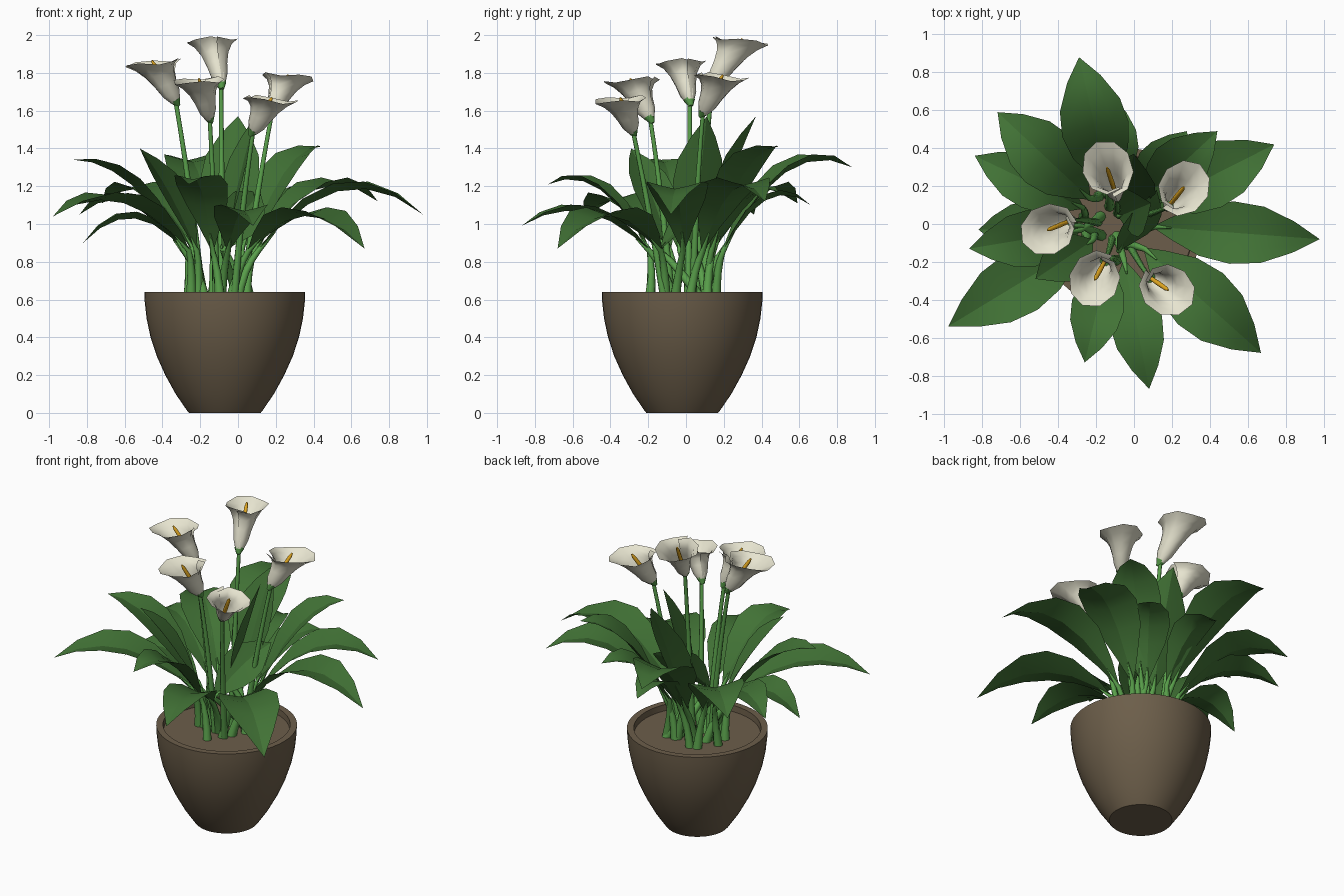
import bpy, bmesh, math, random
from mathutils import Vector as V, Matrix

if "Cube" in bpy.data.objects:
    bpy.data.objects.remove(bpy.data.objects["Cube"])

random.seed(4)

def mat(name, *c):
    m = bpy.data.materials.new(name)
    m.diffuse_color = (*c, 1)
    m.use_nodes = True
    m.node_tree.nodes["Principled BSDF"].inputs["Base Color"].default_value = m.diffuse_color
    return m

LEAF = mat("leaf_green", 0.053, 0.168, 0.036)
STEM = mat("stem_green", 0.10, 0.35, 0.07)
WHITE = mat("petal_white", 0.80, 0.78, 0.63)
GOLD = mat("spadix_gold", 0.78, 0.40, 0.015)
POT = mat("pot_brown", 0.15, 0.112, 0.068)
SOIL = mat("soil_brown", 0.15, 0.11, 0.07)
CENTRE = V((-0.09, 0.0, 0.0))

def make(name, rings, material, closed=True, cap=False, angle=35):
    """Skin a list of point rings into one object."""
    bm = bmesh.new()
    rows = [[bm.verts.new(p) for p in r] for r in rings]
    n = len(rows[0])
    for a, b in zip(rows, rows[1:]):
        for i in range(n if closed else n - 1):
            j = (i + 1) % n
            bm.faces.new((a[i], a[j], b[j], b[i]))
    if cap:
        bm.faces.new(rows[0][::-1])
        bm.faces.new(rows[-1])
    bmesh.ops.remove_doubles(bm, verts=bm.verts, dist=1e-5)
    if cap:
        bmesh.ops.recalc_face_normals(bm, faces=bm.faces)
    me = bpy.data.meshes.new(name)
    bm.to_mesh(me)
    bm.free()
    me.materials.append(material)
    o = bpy.data.objects.new(name, me)
    bpy.context.collection.objects.link(o)
    bpy.ops.object.select_all(action='DESELECT')
    bpy.context.view_layer.objects.active = o
    o.select_set(True)
    bpy.ops.object.shade_smooth_by_angle(angle=math.radians(angle))
    return o

def bez(a, b, c, t):
    return a * (1 - t) ** 2 + b * 2 * t * (1 - t) + c * t * t

def tube(name, pts, radii, material, sides=8):
    rings = []
    for k, p in enumerate(pts):
        d = pts[min(k + 1, len(pts) - 1)] - pts[max(k - 1, 0)]
        q = d.to_track_quat('Z', 'Y')
        rings.append([p + q @ V((radii[k] * math.cos(i * math.tau / sides),
                                 radii[k] * math.sin(i * math.tau / sides), 0)) for i in range(sides)])
    return make(name, rings, material, cap=True, angle=65)

# Pot and soil, turned round one axis
def lathe(name, profile, material, sides=48):
    rings = [[V((-0.07 + r * math.cos(i * math.tau / sides),
                 -0.02 + r * math.sin(i * math.tau / sides), z)) for i in range(sides)] for r, z in profile]
    return make(name, rings, material, cap=True)

lathe("pot", [(0.19, 0), (0.197, 0.008), (0.26, 0.1), (0.315, 0.2), (0.36, 0.3), (0.393, 0.4), (0.414, 0.5),
              (0.424, 0.59), (0.426, 0.64), (0.385, 0.64), (0.38, 0.56)], POT)
lathe("soil", [(0.382, 0.57), (0.382, 0.6)], SOIL)

# Leaves: a stalk from the soil, then a folded arching blade
SHAPE = [(0, 0.05), (0.12, 0.38), (0.3, 0.82), (0.48, 1), (0.65, 0.9), (0.83, 0.5), (1, 0)]

def leaf(n, tip, ctrl_z, width, base=None, roll=0, fold=0.26):
    tip = V(tip)
    flat = V((tip.x, tip.y, 0)) - CENTRE
    d = flat.normalized()
    b = V(base) if base else CENTRE + d * min(0.2, flat.length * 0.3) + V((0, 0, 0.86))
    c = b.lerp(tip, 0.5)
    c.z = ctrl_z
    if base:
        d = V((tip.x - b.x, tip.y - b.y, 0)).normalized()
    across = V((-d.y, d.x, 0))
    rings = []
    for t, w in SHAPE:
        p = bez(b, c, tip, t)
        tan = ((c - b) * (1 - t) + (tip - c) * t).normalized()
        up = tan.cross(across)
        up = up if up.dot(V((0, 0, 1)) - d * 0.2) > 0 else -up
        turn = Matrix.Rotation(math.radians(roll), 3, tan)
        side, up = turn @ across, turn @ up
        h = width * w / 2
        rings.append([p + side * (h * s) + up * (h * fold * abs(s) ** 1.2) for s in (1, 0.5, 0, -0.5, -1)])
    make(f"leaf_{n}", rings, LEAF, closed=False, angle=25)
    foot = CENTRE + d * random.uniform(0.05, 0.2) + across * random.uniform(-0.07, 0.07)
    foot.z = 0.58
    mid = foot.lerp(b, 0.5) + V((0, 0, 0.05)) - d * 0.02
    pts = [bez(foot, mid, b, k / 4) for k in range(5)] + [bez(b, c, tip, 0.1)]
    tube(f"leaf_stalk_{n}", pts, [0.03, 0.025, 0.021, 0.018, 0.015, 0.004], STEM)

LEAVES = [((0.98, -0.08, 1.05), 1.40, 0.33), ((0.67, -0.68, 0.87), 1.22, 0.36),
          ((0.08, -0.87, 0.99), 1.20, 0.28), ((-0.26, -0.73, 1.21), 1.34, 0.28),
          ((-0.98, -0.54, 1.04), 1.28, 0.34), ((-0.52, -0.29, 1.40), 1.22, 0.26),
          ((-0.87, -0.13, 1.34), 1.34, 0.30), ((-0.82, -0.03, 0.90), 1.18, 0.28),
          ((-0.84, 0.36, 1.05), 1.28, 0.28), ((-0.72, 0.59, 1.11), 1.34, 0.34),
          ((-0.29, 0.88, 1.30), 1.48, 0.36), ((-0.10, 0.66, 1.10), 1.28, 0.24),
          ((0.28, 0.49, 1.17), 1.25, 0.26), ((0.44, 0.49, 1.41), 1.42, 0.30),
          ((0.74, 0.42, 1.12), 1.38, 0.34), ((0.00, 0.37, 1.57), 1.28, 0.32)]
for i, (tip, cz, w) in enumerate(LEAVES, 1):
    leaf(i, tip, cz, w)
# two steep leaves in the middle of the clump
leaf(17, (0.09, 0.11, 1.57), 1.24, 0.28, base=(-0.08, 0.04, 0.88))
leaf(18, (0.12, 0.18, 1.16), 1.08, 0.24, base=(-0.08, -0.14, 0.86), roll=50)

# Flowers: stem, green cup, rolled trumpet and spadix
PROFILE = [(0, 0.026), (0.2, 0.048), (0.45, 0.06), (0.7, 0.08), (0.88, 0.108), (1, 0.147)]

def flower(n, base, rim):
    base, rim = V(base), V(rim)
    axis = (rim - base).normalized()
    out = V((axis.x, axis.y, 0)).normalized()
    side = V((-out.y, out.x, 0))
    N = 10
    rings = []
    for t, r in PROFILE:
        # rings start square to the axis and level out towards the rim
        nrm = axis.lerp(V((0, 0, 1)), t * 0.8).normalized()
        fwd = side.cross(nrm).normalized()
        p = base.lerp(rim, t)
        row = []
        for i in range(N + 1):
            a = math.pi - 0.15 + (math.tau * 1.07) * i / N
            rr = r * (1 - 0.2 * t * (i / N) ** 6)
            wave = 0.01 * t ** 3 * math.sin(3 * a)
            row.append(p + fwd * (rr * 1.06 * math.cos(a)) + side * (rr * 0.92 * math.sin(a)) + nrm * wave)
        rings.append(row)
    make(f"petal_{n}", rings, WHITE, closed=False, angle=60)
    foot = CENTRE + V((base.x - CENTRE.x, base.y - CENTRE.y, 0)) * 0.4
    foot.z = 0.58
    ctrl = foot.lerp(base, 0.55) - out * 0.02
    pts = [bez(foot, ctrl, base, k / 7) for k in range(8)]
    tube(f"flower_stem_{n}", pts, [0.022, 0.02, 0.018, 0.016, 0.015, 0.013, 0.012, 0.012], STEM)
    tube(f"flower_cup_{n}", [base - axis * 0.03, base - axis * 0.005, base + axis * 0.01],
         [0.012, 0.024, 0.031], STEM, 8)
    tube(f"spadix_{n}", [base.lerp(rim, t) for t in (0.1, 0.5, 0.95, 1.05)],
         [0.011, 0.013, 0.011, 0.005], GOLD)

FLOWERS = [((-0.09, 0.14, 1.74), (-0.14, 0.29, 1.97)), ((-0.33, 0.02, 1.65), (-0.45, -0.03, 1.855)),
           ((-0.15, -0.19, 1.56), (-0.205, -0.29, 1.76)), ((0.08, -0.28, 1.49), (0.175, -0.345, 1.66)),
           ((0.18, 0.09, 1.59), (0.26, 0.19, 1.78))]
for i, (b, r) in enumerate(FLOWERS, 1):
    flower(i, b, r)
